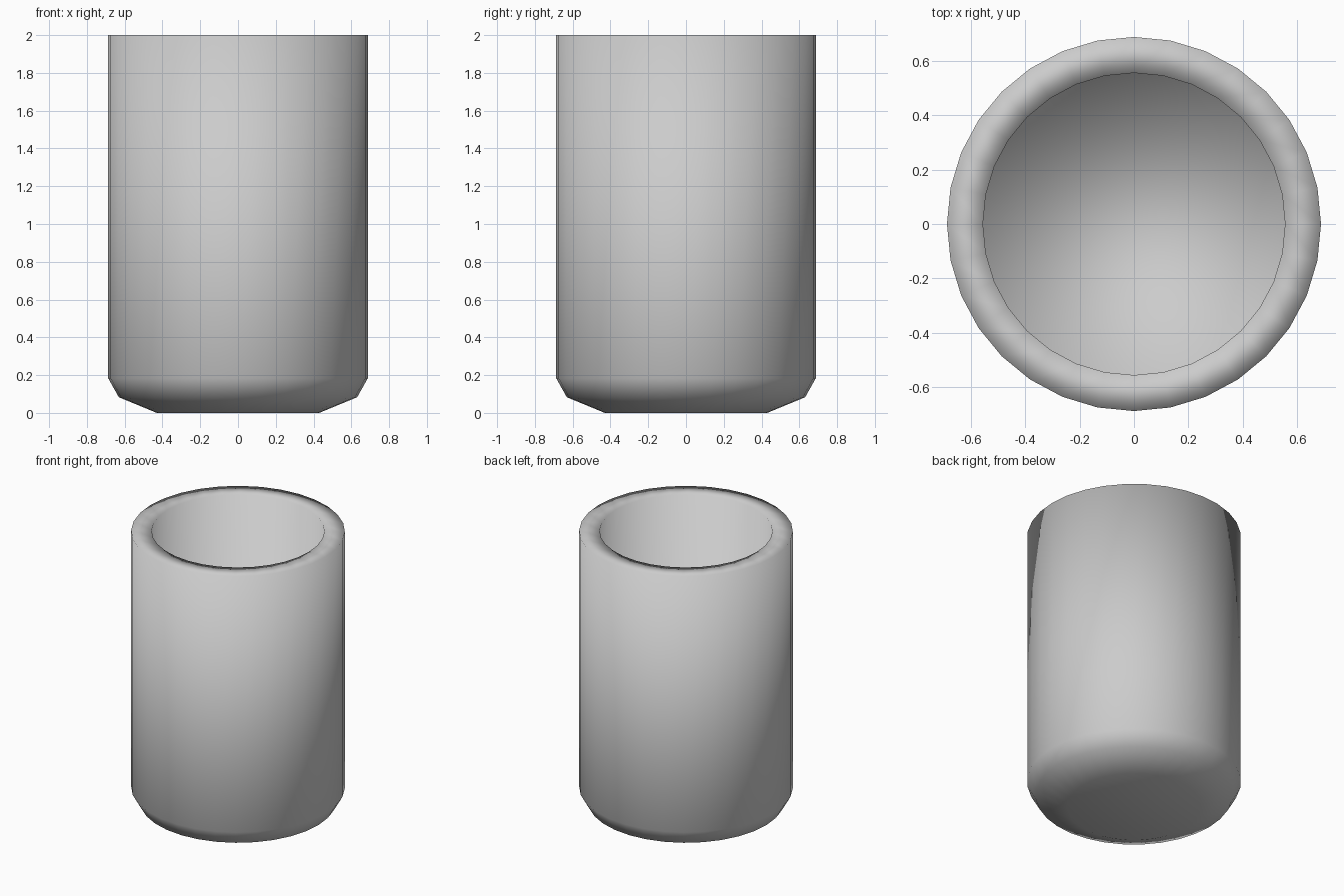
import bpy
import bmesh
from math import cos, sin, tau

if "Cube" in bpy.data.objects:
    bpy.data.objects.remove(bpy.data.objects["Cube"])

SIDES = 32


def lathe(name, profile):
    """Revolve (radius, z) points about z and cap both ends."""
    bm = bmesh.new()
    rings = [[bm.verts.new((r * cos(tau * i / SIDES), r * sin(tau * i / SIDES), z))
              for i in range(SIDES)] for r, z in profile]
    for low, high in zip(rings, rings[1:]):
        for i in range(SIDES):
            j = (i + 1) % SIDES
            bm.faces.new((low[i], low[j], high[j], high[i]))
    bm.faces.new(rings[0][::-1])
    bm.faces.new(rings[-1])
    for face in bm.faces:
        face.smooth = True
    mesh = bpy.data.meshes.new(name)
    bm.to_mesh(mesh)
    bm.free()
    obj = bpy.data.objects.new(name, mesh)
    bpy.context.collection.objects.link(obj)
    return obj


# Thick-walled cup: chamfered base, straight side, flat rim, hollow inside
outside = [(0.43, 0), (0.631, 0.083), (0.687, 0.183), (0.687, 2.0)]
inside = [(0.555, 2.0), (0.555, 0.13)]
lathe("cup", outside + inside)
